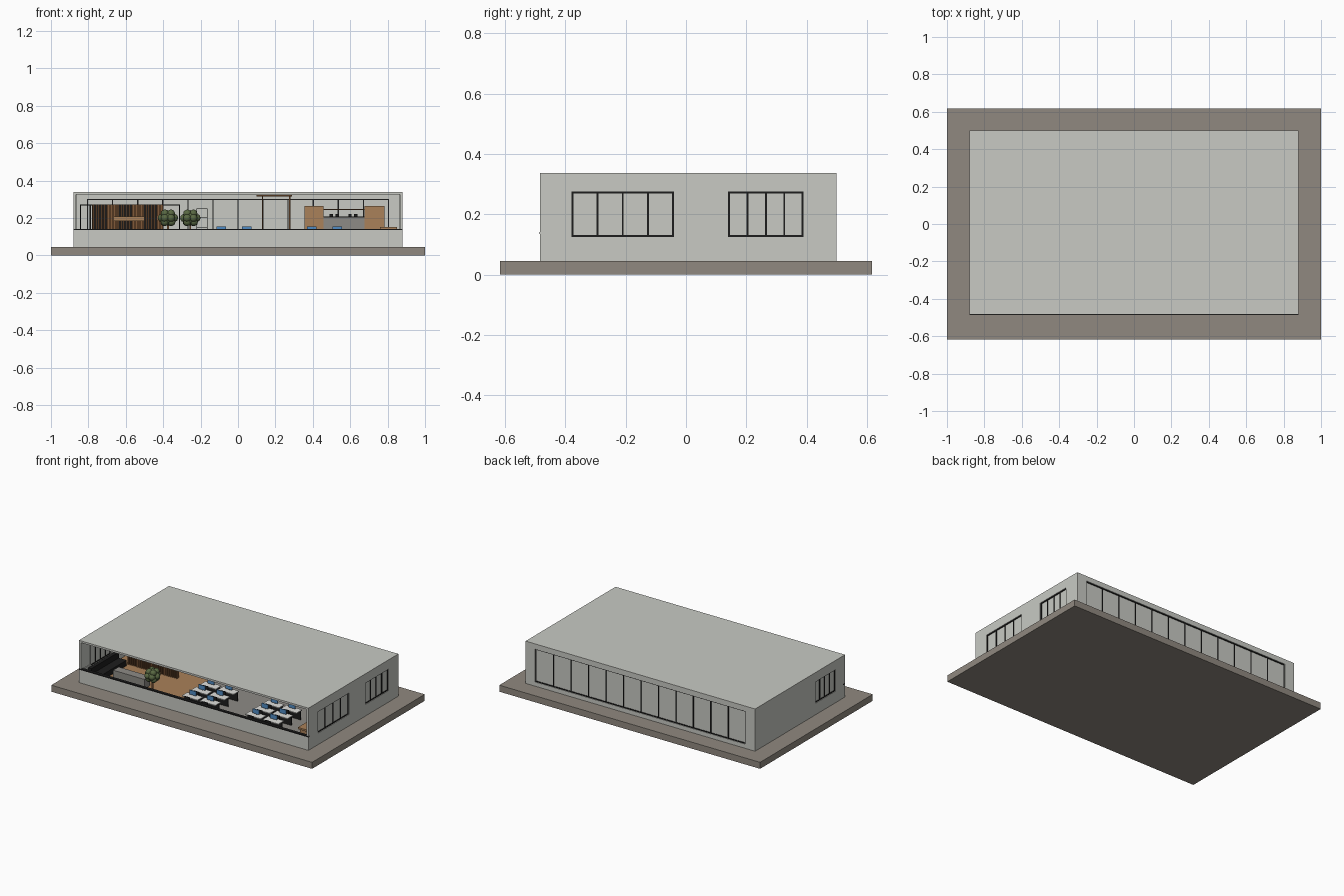
import bpy, bmesh, math
from mathutils import Matrix, Vector

if "Cube" in bpy.data.objects:
    bpy.data.objects.remove(bpy.data.objects["Cube"])


def material(name, r, g, b):
    m = bpy.data.materials.new(name)
    m.use_nodes = True
    m.diffuse_color = (r, g, b, 1)
    m.node_tree.nodes["Principled BSDF"].inputs["Base Color"].default_value = (r, g, b, 1)
    return m


PLASTER = material("pale plaster", 0.58, 0.59, 0.55)
STONE = material("brown stone", 0.28, 0.25, 0.215)
BLACK = material("black metal", 0.012, 0.012, 0.012)
OAK = material("light oak", 0.40, 0.22, 0.10)
WALNUT = material("walnut", 0.22, 0.10, 0.04)
WHITE = material("white laminate", 0.75, 0.75, 0.72)
BLUE = material("screen blue", 0.08, 0.26, 0.55)
LEAF = material("olive leaf", 0.10, 0.14, 0.055)
GREY = material("grey carpet", 0.27, 0.26, 0.24)


def boxes(name, mat, *specs):
    """One object from boxes given as (x0, x1, y0, y1, z0, z1)."""
    bm = bmesh.new()
    for x0, x1, y0, y1, z0, z1 in specs:
        size = Matrix.Diagonal((x1 - x0, y1 - y0, z1 - z0, 1))
        mid = Matrix.Translation(((x0 + x1) / 2, (y0 + y1) / 2, (z0 + z1) / 2))
        bmesh.ops.create_cube(bm, size=1, matrix=mid @ size)
    return finish(name, mat, bm)


def finish(name, mat, bm):
    me = bpy.data.meshes.new(name)
    bm.to_mesh(me)
    bm.free()
    me.materials.append(mat)
    ob = bpy.data.objects.new(name, me)
    bpy.context.collection.objects.link(ob)
    return ob


X, FRONT, BACK, TOP, FLOOR = 0.88, -0.485, 0.50, 0.338, 0.05
T = 0.02  # wall thickness

# Ground slab and room floors
boxes("ground_slab", STONE, (-1, 1, -0.617, 0.617, 0, 0.045))
boxes("carpet_floor", GREY, (-0.86, 0.86, FRONT + T, BACK - T, 0.044, FLOOR))
boxes("oak_floor", OAK, (-0.86, -0.2, FRONT + T, 0.1, FLOOR, FLOOR + 0.002))

# Windows: wall axis, wall coordinate, span along the wall, height range, panes
windows = [
    ("right_front_window", "x", X - T / 2, -0.38, -0.04, 0.125, 0.275, 4),
    ("right_back_window", "x", X - T / 2, 0.14, 0.39, 0.125, 0.275, 4),
    ("left_window", "x", -X + T / 2, -0.38, -0.16, 0.125, 0.275, 4),
    ("back_window", "y", BACK - T / 2, -0.807, 0.807, 0.074, 0.303, 12),
]


def along(axis, c, half, a0, a1, z0, z1):
    if axis == "x":
        return (c - half, c + half, a0, a1, z0, z1)
    return (a0, a1, c - half, c + half, z0, z1)


# Building shell, hollowed out and pierced by the openings
shell = boxes("building_shell", PLASTER, (-X, X, FRONT, BACK, 0.045, TOP))
cuts = [(-X + T, X - T, FRONT + T, BACK - T, 0.03, TOP - 0.013),
        (-0.865, 0.865, FRONT - 0.1, FRONT + 0.1, 0.137, TOP - 0.013)]
cuts += [along(w[1], w[2], 0.04, *w[3:7]) for w in windows]
cutters = []
for spec in cuts:
    c = boxes("cutter", PLASTER, spec)
    c.hide_render = True
    mod = shell.modifiers.new("opening", "BOOLEAN")
    mod.operation, mod.object, mod.solver = "DIFFERENCE", c, "EXACT"
    cutters.append(c)
bpy.context.view_layer.update()
graph = bpy.context.evaluated_depsgraph_get()
shell_mesh = bpy.data.meshes.new_from_object(shell.evaluated_get(graph))
shell.modifiers.clear()
shell.data = shell_mesh
for c in cutters:
    bpy.data.objects.remove(c)

# Glass and frames in each window
for name, axis, c, a0, a1, z0, z1, n in windows:
    boxes(name + "_glass", PLASTER, along(axis, c, 0.002, a0, a1, z0, z1))
    w = 0.006
    bars = [along(axis, c, 0.006, a0, a1, z0, z0 + w),
            along(axis, c, 0.006, a0, a1, z1 - w, z1)]
    for i in range(n + 1):
        a = a0 + w / 2 + (a1 - a0 - w) * i / n
        bars.append(along(axis, c, 0.006, a - w / 2, a + w / 2, z0, z1))
    boxes(name + "_frame", BLACK, *bars)

boxes("front_sill", BLACK, (-X, X, FRONT - 0.001, FRONT + T, 0.135, 0.142))


# Office desk islands with screens and chairs
def desk_island(cx, label):
    tops, legs, screens, chairs = [], [], [], []
    for dx in (-0.068, 0.068):
        for y in (-0.37, -0.27, -0.17):
            x = cx + dx
            tops.append((x - 0.06, x + 0.06, y - 0.03, y + 0.03, 0.112, 0.118))
            legs.append((x - 0.055, x + 0.055, y + 0.018, y + 0.024, FLOOR, 0.112))
            legs.append((x - 0.003, x + 0.003, y + 0.008, y + 0.014, 0.118, 0.13))
            screens.append((x - 0.025, x + 0.025, y + 0.002, y + 0.008, 0.124, 0.154))
            chairs.append((x - 0.02, x + 0.02, y - 0.055, y - 0.02, 0.085, 0.093))
            chairs.append((x - 0.02, x + 0.02, y - 0.06, y - 0.054, 0.093, 0.135))
            chairs.append((x - 0.004, x + 0.004, y - 0.042, y - 0.034, FLOOR, 0.085))
    boxes(label + "_desk_tops", WHITE, *tops)
    boxes(label + "_desk_legs", BLACK, *legs)
    boxes(label + "_screens", BLUE, *screens)
    boxes(label + "_chairs", BLACK, *chairs)


desk_island(-0.022, "middle")
desk_island(0.462, "right")
boxes("side_table", OAK, (0.76, 0.85, -0.43, -0.30, 0.14, 0.152),
      (0.77, 0.84, -0.42, -0.31, FLOOR, 0.14))

# Slatted reception wall and counter
boxes("slat_wall_backing", WALNUT, (-0.78, -0.40, -0.085, -0.075, FLOOR, 0.272))
slats, gaps = [], []
for i in range(26):
    x = -0.777 + i * 0.0148
    slats.append((x, x + 0.008, -0.1, -0.085, FLOOR, 0.272))
    if i % 9 < 5:
        gaps.append((x + 0.008, x + 0.0148, -0.09, -0.084, FLOOR, 0.272))
boxes("wall_slats", WALNUT, *slats)
boxes("dark_slat_gaps", BLACK, *gaps)
boxes("hanging_shelf", OAK, (-0.665, -0.5, -0.13, -0.1, 0.185, 0.207))
boxes("reception_counter", GREY, (-0.72, -0.48, -0.34, -0.28, FLOOR, 0.118))

# Lounge seating at the left
boxes("sofa", BLACK, (-0.85, -0.77, -0.42, -0.12, FLOOR, 0.09),
      (-0.855, -0.83, -0.42, -0.12, 0.09, 0.13))

# Partition frame behind the slatted wall
boxes("partition_frame", BLACK, (-0.845, -0.31, 0.05, 0.056, 0.267, 0.273),
      *[(x - 0.003, x + 0.003, 0.05, 0.056, FLOOR, 0.27) for x in (-0.842, -0.79, -0.405, -0.313)])
boxes("display_shelf", BLACK,
      *[(x - 0.002, x + 0.002, 0.2, 0.24, FLOOR, 0.25) for x in (-0.22, -0.165)],
      *[(-0.22, -0.165, 0.2, 0.24, z, z + 0.003) for z in (0.15, 0.2, 0.247)])

# Wooden portal and kitchen at the back
boxes("timber_portal", WALNUT, (0.1, 0.29, 0.2, 0.24, 0.314, 0.322),
      *[(x - 0.003, x + 0.003, 0.215, 0.225, FLOOR, 0.316) for x in (0.13, 0.277)])
boxes("tall_cabinets", OAK, (0.355, 0.457, 0.3, 0.4, FLOOR, 0.265),
      (0.677, 0.783, 0.3, 0.4, FLOOR, 0.265))
boxes("kitchen_counter", GREY, (0.457, 0.677, 0.3, 0.4, FLOOR, 0.203))
boxes("kitchen_beam", WALNUT, (0.457, 0.677, 0.3, 0.31, 0.242, 0.247))
boxes("kitchen_appliances", BLACK, (0.457, 0.677, 0.3, 0.4, 0.203, 0.207),
      *[(x, x + 0.018, 0.33, 0.35, 0.207, 0.222) for x in (0.49, 0.52, 0.59, 0.62)])


# Indoor trees: trunk and clustered leaf balls
def tree(name, x, y):
    boxes(name + "_pot", BLACK, (x - 0.025, x + 0.025, y - 0.025, y + 0.025, FLOOR, 0.09))
    boxes(name + "_trunk", WALNUT, (x - 0.005, x + 0.005, y - 0.005, y + 0.005, 0.09, 0.2))
    bm = bmesh.new()
    centre = Vector((x, y, 0.2))
    spots = [(Vector(), 0.042)]
    for tilt, count in ((-0.7, 4), (0, 6), (0.8, 4)):
        for k in range(count):
            a = math.tau * k / count + tilt
            d = Vector((math.cos(a) * math.cos(tilt), math.sin(a) * math.cos(tilt), math.sin(tilt)))
            spots.append((d * 0.033, 0.022))
    for offset, r in spots:
        bmesh.ops.create_icosphere(bm, subdivisions=2, radius=r,
                                   matrix=Matrix.Translation(centre + offset))
    crown = finish(name + "_crown", LEAF, bm)
    crown.data.shade_smooth()


tree("front_tree", -0.375, -0.40)
tree("back_tree", -0.255, 0.12)
